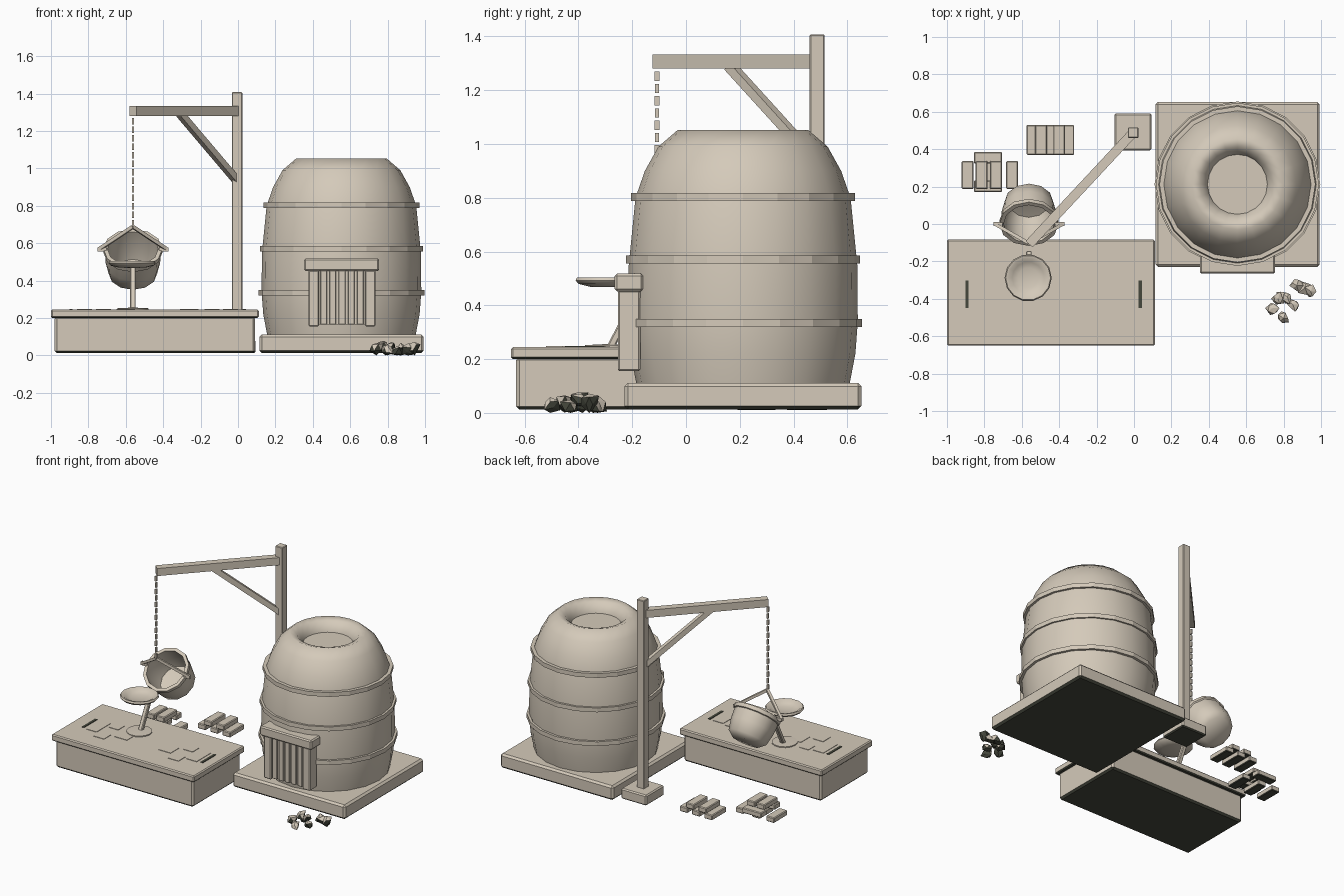
import bpy, bmesh, math, random
from mathutils import Vector, Matrix

old = bpy.data.objects.get("Cube")
if old:
    bpy.data.objects.remove(old, do_unlink=True)

random.seed(4)


def material(name, colour):
    mat = bpy.data.materials.new(name)
    mat.use_nodes = True
    mat.diffuse_color = colour
    mat.node_tree.nodes["Principled BSDF"].inputs["Base Color"].default_value = colour
    return mat


clay = material("warm grey clay", (0.66, 0.59, 0.49, 1))
soot = material("dark soot", (0.06, 0.064, 0.046, 1))


def finish(name, bm, bevel=0, smooth=0, dark_below=-2):
    """Make the object; faces whose normal z is under dark_below are sooty."""
    if bevel:
        bmesh.ops.bevel(bm, geom=bm.edges[:], offset=bevel, segments=1, affect='EDGES')
    bmesh.ops.recalc_face_normals(bm, faces=bm.faces)
    bm.normal_update()
    for f in bm.faces:
        f.material_index = int(f.normal.z < dark_below)
    mesh = bpy.data.meshes.new(name)
    bm.to_mesh(mesh)
    bm.free()
    mesh.materials.append(clay)
    mesh.materials.append(soot)
    ob = bpy.data.objects.new(name, mesh)
    bpy.context.collection.objects.link(ob)
    if smooth:
        bpy.ops.object.select_all(action='DESELECT')
        bpy.context.view_layer.objects.active = ob
        ob.select_set(True)
        bpy.ops.object.shade_smooth_by_angle(angle=math.radians(smooth))
    return ob


def box(name, x, y, z, bevel=0.004, dark_below=-2):
    """Box from its (min, max) extent on each axis."""
    bm = bmesh.new()
    bmesh.ops.create_cube(bm, size=1)
    for v in bm.verts:
        v.co = [r[0] + (c + 0.5) * (r[1] - r[0]) for c, r in zip(v.co, (x, y, z))]
    return finish(name, bm, bevel, 0, dark_below)


def bar(name, a, b, width, height, bevel=0):
    """Square bar running from point a to point b."""
    a, b = Vector(a), Vector(b)
    d = b - a
    bm = bmesh.new()
    bmesh.ops.create_cube(bm, size=1)
    bmesh.ops.scale(bm, vec=(width, d.length, height), verts=bm.verts)
    ob = finish(name, bm, bevel)
    ob.location = (a + b) / 2
    ob.rotation_euler = d.to_track_quat('Y', 'Z').to_euler()
    return ob


def lathe(name, profile, sides, location, smooth=40, closed=False):
    """Turn a (radius, height) profile about z."""
    bm = bmesh.new()
    pts = [bm.verts.new((r, 0, z)) for r, z in profile]
    pairs = list(zip(pts, pts[1:])) + ([(pts[-1], pts[0])] if closed else [])
    edges = [bm.edges.new(p) for p in pairs]
    bmesh.ops.spin(bm, geom=pts + edges, cent=(0, 0, 0), axis=(0, 0, 1),
                   angle=math.tau, steps=sides, use_merge=True)
    bmesh.ops.remove_doubles(bm, verts=bm.verts, dist=0.0005)
    ob = finish(name, bm, 0, smooth)
    ob.location = location
    return ob


# Furnace: plinth, bulging body with sunken mouth, three hoops
FX, FY = 0.553, 0.212
box("furnace_plinth", (0.115, 0.993), (-0.229, 0.652), (0.012, 0.112), 0.013, -0.5)
lathe("furnace_body", [(0, 0.1), (0.395, 0.1), (0.418, 0.22), (0.427, 0.34), (0.425, 0.55),
                       (0.4, 0.8), (0.365, 0.9), (0.315, 0.99), (0.243, 1.052),
                       (0.2, 1.038), (0.167, 0.998), (0.16, 0.975), (0, 0.975)],
      20, (FX, FY, 0), 62)
for i, (z, r) in enumerate([(0.335, 0.443), (0.57, 0.436), (0.803, 0.417)]):
    lathe(f"furnace_hoop_{i + 1}", [(r - 0.04, z - 0.015), (r, z - 0.015),
                                    (r, z + 0.015), (r - 0.04, z + 0.015)],
          20, (FX, FY, 0), 0, True)

# Furnace door: lintel, jambs, back panel and grate bars
box("door_lintel", (0.353, 0.755), (-0.265, -0.16), (0.452, 0.518), 0.008)
for side, x in (("right", 0.376), ("left", 0.678)):
    box(f"door_jamb_{side}", (x, x + 0.058), (-0.253, -0.17), (0.155, 0.455), 0.006)
box("door_panel", (0.43, 0.682), (-0.234, -0.17), (0.165, 0.455), 0)
for i in range(5):
    x = 0.458 + i * 0.049
    box(f"grate_bar_{i + 1}", (x - 0.018, x + 0.018), (-0.247, -0.2), (0.165, 0.455), 0.003)

# Casting table
box("table_base", (-0.98, 0.091), (-0.632, -0.103), (0.012, 0.208), 0.012, -0.5)
box("table_top", (-1.0, 0.111), (-0.65, -0.083), (0.2, 0.245), 0.007, -0.5)

# Shallow moulds on the table, with dark slots at both ends
for end, d, cx in (("right", 1, -0.82), ("left", -1, -0.04)):
    for i, (dx, dy, w, h) in enumerate([(0, 0, 0.08, 0.16), (0.1, 0.06, 0.07, 0.07),
                                        (0.1, -0.1, 0.08, 0.08), (0.22, -0.02, 0.1, 0.1)]):
        x, y = cx + dx * d, -0.38 + dy
        box(f"mould_{end}_{i + 1}", (x - w / 2, x + w / 2), (y - h / 2, y + h / 2),
            (0.243, 0.248), 0)
    x = cx - 0.073 * d
    box(f"mould_slot_{end}", (x - 0.009, x + 0.009), (-0.45, -0.303), (0.243, 0.249), 0, 2)

# Pouring dish on a leaning stem
lathe("dish_foot", [(0, 0.24), (0.083, 0.24), (0.083, 0.252), (0, 0.256)], 14, (-0.562, -0.295, 0))
bar("dish_stem", (-0.562, -0.28, 0.245), (-0.562, -0.155, 0.49), 0.03, 0.028, 0.005)
lathe("pouring_dish", [(0, 0.468), (0.07, 0.469), (0.115, 0.48), (0.126, 0.493), (0.12, 0.504),
                       (0.106, 0.502), (0.085, 0.486), (0.055, 0.476), (0, 0.474)],
      14, (-0.566, -0.288, 0), 60)

# Crane: foot, post, slanting arm and brace
PX, PY = -0.005, 0.488
u = Vector((-0.682, -0.731, 0))
post = Vector((PX, PY, 0))
up = Vector((0, 0, 1))
box("crane_foot", (-0.105, 0.093), (0.393, 0.592), (0.012, 0.085), 0.008, -0.5)
box("crane_post", (PX - 0.028, PX + 0.028), (PY - 0.028, PY + 0.028), (0.08, 1.407), 0.004)
bar("crane_arm", post + up * 1.307, post + u * 0.815 + up * 1.307, 0.05, 0.053)
bar("crane_brace", post + u * 0.01 + up * 0.94, post + u * 0.445 + up * 1.29, 0.035, 0.035)

# Chain of small links
CX, CY = -0.562, -0.108
for i in range(13):
    z = 1.252 - i * 0.0455
    w, t = (0.005, 0.008) if i % 2 else (0.006, 0.009)
    box(f"chain_link_{i + 1}", (CX - w, CX + w), (CY - t, CY + t), (z - 0.017, z + 0.017), 0)

# Tilted crucible with bail
crucible = lathe("crucible", [(0, -0.213), (0.095, -0.208), (0.13, -0.178), (0.146, -0.1),
                              (0.149, -0.03), (0.158, -0.026), (0.158, 0), (0.136, 0),
                              (0.132, -0.1), (0.11, -0.175), (0, -0.19)],
                 12, (CX, 0, 0.57))
crucible.rotation_euler.x = math.radians(42)
for side, s in (("left", 1), ("right", -1)):
    pin = (CX + s * 0.182, 0, 0.567)
    bar(f"bail_arm_{side}", (CX, CY + 0.005, 0.688), pin, 0.018, 0.018)
    bar(f"crucible_pin_{side}", (CX + s * 0.14, 0, 0.567), (CX + s * 0.19, 0, 0.567), 0.022, 0.022)


# Ingot stacks: blocks lying along x or y
def ingot(name, x, y, z, length, along_x=False):
    bm = bmesh.new()
    bmesh.ops.create_cube(bm, size=1)
    bmesh.ops.scale(bm, vec=(0.063, length, 0.037), verts=bm.verts)
    if along_x:
        bmesh.ops.rotate(bm, matrix=Matrix.Rotation(math.pi / 2, 3, 'Z'), verts=bm.verts)
    finish(name, bm, 0.005, 0, -0.5).location = (x, y, z)


for i in range(3):
    ingot(f"ingot_a_low_{i + 1}", -0.543 + i * 0.096, 0.45, 0.03, 0.16)
for i in range(2):
    ingot(f"ingot_a_top_{i + 1}", -0.497 + i * 0.097, 0.45, 0.066, 0.16)
for i, x in enumerate((-0.89, -0.78, -0.652)):
    ingot(f"ingot_b_low_{i + 1}", x, 0.262, 0.03, 0.15)
for i, y in enumerate((0.202, 0.354)):
    ingot(f"ingot_b_cross_{i + 1}", -0.78, y, 0.066, 0.15, True)
for i, x in enumerate((-0.815, -0.738)):
    ingot(f"ingot_b_top_{i + 1}", x, 0.262, 0.102, 0.15)

# Heap of coal lumps, sooty on the undersides
lumps = [(0.79, -0.385), (0.87, -0.33), (0.945, -0.36), (0.74, -0.45), (0.85, -0.43),
         (0.8, -0.505), (0.91, -0.345), (0.77, -0.4), (0.82, -0.39)]
for i, (x, y) in enumerate(lumps):
    bm = bmesh.new()
    bmesh.ops.create_icosphere(bm, subdivisions=1, radius=0.037)
    for v in bm.verts:
        v.co *= random.uniform(0.55, 1.25)
    low = min(v.co.z for v in bm.verts)
    lift = 0.025 if i > 6 else 0
    finish(f"coal_lump_{i + 1}", bm, 0, 0, 0.1).location = (x, y, lift - low)
